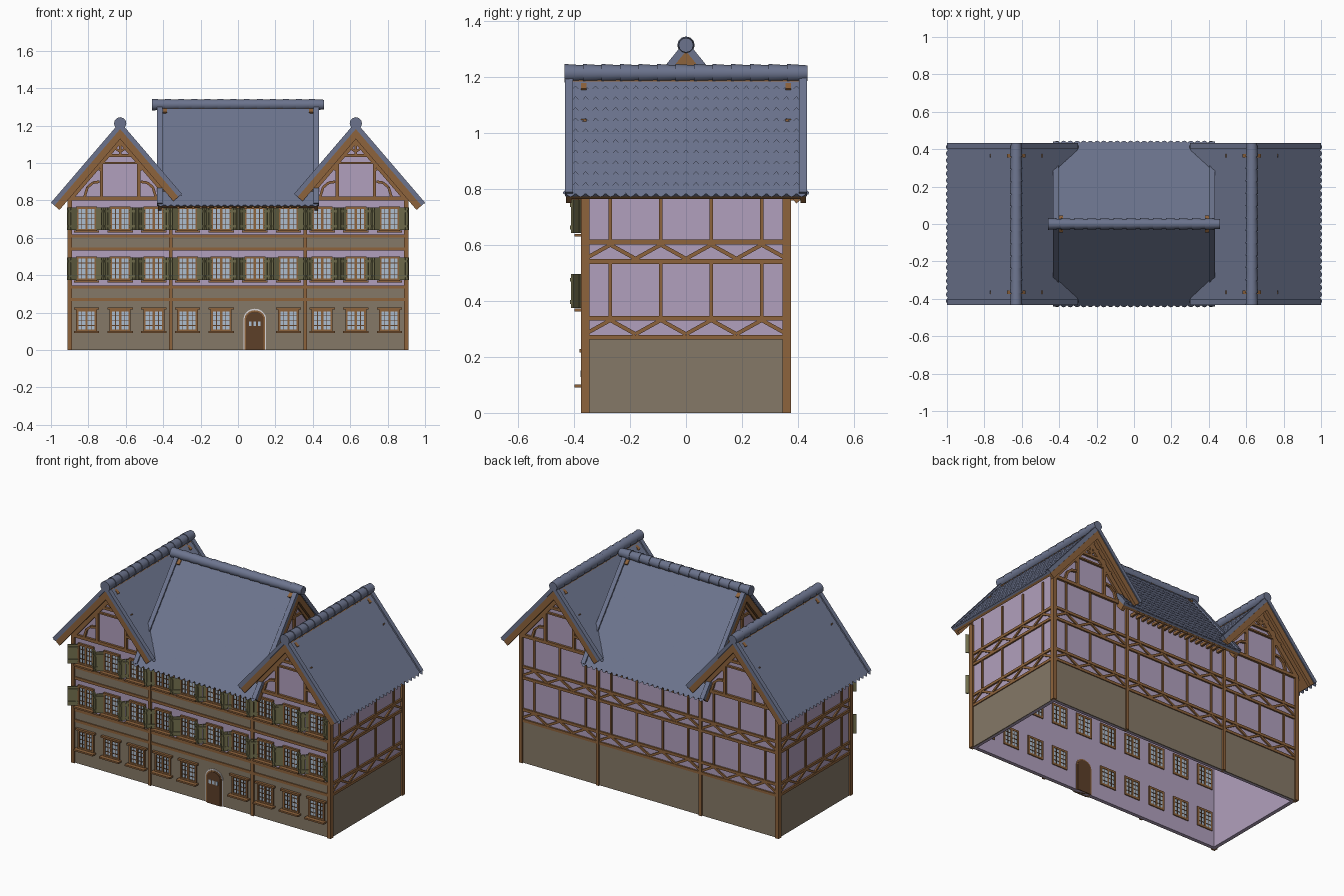
import bpy, bmesh, math
from mathutils import Matrix, Vector

cube = bpy.data.objects.get("Cube")
if cube:
    bpy.data.objects.remove(cube, do_unlink=True)

COLOURS = {
    "plaster": (0.44, 0.35, 0.51), "stone": (0.235, 0.19, 0.135), "timber": (0.27, 0.125, 0.045),
    "dark_wood": (0.11, 0.05, 0.022), "slate": (0.15, 0.175, 0.27), "olive": (0.17, 0.16, 0.075),
    "glass": (0.42, 0.52, 0.64), "white_trim": (0.7, 0.68, 0.7),
}
mats = {}
for key, rgb in COLOURS.items():
    m = bpy.data.materials.new(key)
    m.use_nodes = True
    m.diffuse_color = (*rgb, 1)
    m.node_tree.nodes["Principled BSDF"].inputs["Base Color"].default_value = (*rgb, 1)
    mats[key] = m

parts = {}


def mesh_of(part, mat):
    return parts.setdefault(part, (bmesh.new(), mat))[0]


def frame(u, origin=(0, 0, 0)):
    """Wall frame: local x runs along u, local y is up, local z points out of the wall."""
    u, up = Vector(u), Vector((0, 0, 1))
    return Matrix.Translation(origin) @ Matrix((u, up, u.cross(up))).transposed().to_4x4()


def beam(part, mat, M, p, q, w, d0, d1, off=0):
    """Board from p to q in a wall frame, w wide, between depths d0 and d1."""
    p, q = Vector(p), Vector(q)
    t = (q - p).normalized()
    n = Vector((-t.y, t.x))
    n = -n if n.y < 0 else n
    c = (p + q) / 2 + n * off
    L = (M @ Matrix.Translation((c.x, c.y, (d0 + d1) / 2))
         @ Matrix.Rotation(math.atan2(t.y, t.x), 4, 'Z')
         @ Matrix.Diagonal(((q - p).length, w, d1 - d0, 1)))
    bmesh.ops.create_cube(mesh_of(part, mat), size=1, matrix=L)


def prism(part, mat, M, pts, d0, d1):
    """Outline in a wall frame extruded between two depths."""
    bm = mesh_of(part, mat)
    a = [bm.verts.new(M @ Vector((x, z, d0))) for x, z in pts]
    b = [bm.verts.new(M @ Vector((x, z, d1))) for x, z in pts]
    bm.faces.new(a[::-1])
    bm.faces.new(b)
    for i in range(len(a)):
        j = (i + 1) % len(a)
        bm.faces.new((a[i], a[j], b[j], b[i]))


def tiles(part, M, p, q, half, rows):
    """Overlapping rows of scalloped tiles from ridge p to eave q."""
    bm = mesh_of(part, "slate")
    p, q = Vector(p), Vector(q)
    step = (q - p) / rows
    up = Vector((abs(step.y), abs(step.x))).normalized()
    up.x *= 1 if q.x > p.x else -1
    n = round(2 * half / 0.036)
    w = 2 * half / n
    for r in range(rows):
        a = p + step * r + up * 0.001
        for i in range(n):
            v = -half + i * w
            pts = [(a, v), (a, v + w)]
            for k in range(4, -1, -1):
                e = 1 + 0.35 * math.sin(math.pi * k / 4)
                pts.append((p + step * (r + e) + up * 0.006, v + w * k / 4))
            f = bm.faces.new([bm.verts.new(M @ Vector((c.x, c.y, d))) for c, d in pts])
            f.normal_update()
            if f.normal.z < 0:
                f.normal_flip()


def ridge(part, M, z, half, n, r):
    """Row of tapered round tiles lapping over each other."""
    length = 2 * half / n
    for i in range(n):
        L = M @ Matrix.Translation((0, z, -half + length * (i + 0.5)))
        bmesh.ops.create_cone(mesh_of(part, "slate"), cap_ends=True, segments=12,
                              radius1=r - 0.005, radius2=r, depth=length * 1.12, matrix=L)


def roof(name, M, zr, spans, slope, half, rows):
    """Pitched roof: tiles, sheeting, boarding, verges and bargeboards."""
    for s in spans:
        p, q = (0, zr), (s, zr - slope * abs(s))
        tiles(name + "_tiles", M, p, q, half, rows)
        beam(name + "_sheet", "slate", M, p, q, 0.012, -half, half, -0.006)
        beam(name + "_boarding", "timber", M, p, q, 0.014, -half + 0.004, half - 0.004, -0.019)
        for d in (-1, 1):
            e = d * (half - 0.012)
            beam(name + "_verge", "slate", M, p, q, 0.022, e - 0.014, e + 0.014, 0.002)
            beam(name + "_bargeboard", "timber", M, p, q, 0.034, e - 0.01, e + 0.01, -0.03)


def window(M, x, z0, z1, shutters):
    """Framed window with glazing bars, sill and either shutters or a lintel."""
    h, d0, d1, mid = 0.05, 0.334, 0.373, (z0 + z1) / 2
    beam("window_glass", "glass", M, (x - h, mid), (x + h, mid), z1 - z0, 0.337, 0.365)
    for z in (z0, z1):
        beam("window_frames", "timber", M, (x - h - 0.006, z), (x + h + 0.006, z), 0.013, d0, d1)
    for s in (-1, 0, 1):
        beam("window_frames", "timber", M, (x + s * h, z0), (x + s * h, z1), 0.012, d0, d1)
    for s in (-0.5, 0.5):
        beam("glazing_bars", "dark_wood", M, (x + s * h, z0), (x + s * h, z1), 0.004, 0.335, 0.368)
    for k in (1, 2, 3):
        z = z0 + (z1 - z0) * k / 4
        beam("glazing_bars", "dark_wood", M, (x - h, z), (x + h, z), 0.004, 0.335, 0.368)
    beam("window_sills", "timber", M, (x - 0.068, z0 - 0.008), (x + 0.068, z0 - 0.008), 0.01, 0.355, 0.398)
    if not shutters:
        beam("window_lintels", "timber", M, (x - 0.068, z1 + 0.008), (x + 0.068, z1 + 0.008), 0.012, 0.355, 0.38)
        return
    for s in (-1, 1):
        hinge = M @ Matrix.Translation((x + s * 0.055, mid, 0.37)) @ Matrix.Rotation(-s * 0.6, 4, 'Y')
        for k in range(3):
            u = s * (0.01 + k * 0.02)
            beam("shutters", "olive", hinge, (u, z0 - mid), (u, z1 - mid), 0.018, 0, 0.008)
        for z in (-0.04, 0.04):
            beam("shutters", "olive", hinge, (0, z), (s * 0.059, z), 0.014, 0.006, 0.012)


X, Y = Vector((1, 0, 0)), Vector((0, 1, 0))
front, back, left, right = frame(X), frame(-X), frame(Y), frame(-Y)
RAILS = (0.27, 0.338, 0.54, 0.61)

# Walls, open underneath, with a stone base and horizontal rails
for M, h, d in ((front, 0.9, 0.36), (back, 0.9, 0.36), (left, 0.36, 0.9), (right, 0.36, 0.9)):
    beam("walls", "plaster", M, (0, 0), (0, 0.83), 2 * h, d - 0.02, d)
    beam("stone_base", "stone", M, (0, 0), (0, 0.262), 2 * h, d - 0.004, d + 0.004)
    for z in RAILS:
        beam("rails", "timber", M, (-h, z), (h, z), 0.017, d - 0.005, d + 0.01)
    if M is front:
        for z in (0.304, 0.575):
            beam("stone_bands", "stone", M, (-h, z), (h, z), 0.06, d - 0.004, d + 0.004)
        continue
    # Zigzag bracing and studs on the plain sides
    n = round(h / 0.09)
    for i in range(-n, n):
        lo, hi = (0.003, 0.053) if (i + n) % 2 == 0 else (0.053, 0.003)
        for z in (0.278, 0.547):
            beam("zigzag_braces", "timber", M, (i * 0.09, z + lo), ((i + 1) * 0.09, z + hi), 0.014, d - 0.005, d + 0.008)
        if (i + n) % 2:
            for z0, z1 in ((0.338, 0.54), (0.61, 0.81)):
                beam("studs", "timber", M, (i * 0.09, z0), (i * 0.09, z1), 0.012, d - 0.005, d + 0.008)

# Full height posts
for M in (front, back):
    for x in (-0.9, -0.36, 0.36, 0.9):
        w = 0.018 if abs(x) < 0.5 else 0.024
        beam("posts", "timber", M, (x, 0), (x, 0.8), w, 0.345, 0.374)

# Windows and the arched door
for i in range(10):
    x = -0.81 + 0.18 * i
    window(front, x, 0.375, 0.495, True)
    window(front, x, 0.642, 0.762, True)
    if i != 5:
        window(front, x, 0.104, 0.214, False)


def arch(h, spring, rise):
    curve = [(0.09 + h * math.cos(a), spring + rise * math.sin(a))
             for a in (math.pi * k / 10 for k in range(11))]
    return [(0.09 - h, 0), (0.09 + h, 0)] + curve


prism("door_surround", "white_trim", front, arch(0.061, 0.165, 0.056), 0.35, 0.368)
prism("door_frame", "timber", front, arch(0.055, 0.165, 0.048), 0.336, 0.371)
prism("door", "dark_wood", front, arch(0.047, 0.165, 0.04), 0.333, 0.374)
for k in (-1, 0, 1):
    beam("door_panes", "glass", front, (0.09 + k * 0.024, 0.128), (0.09 + k * 0.024, 0.152), 0.015, 0.37, 0.377)

# Side wings with timbered gables on the front and back
for sx in (-1, 1):
    origin = (sx * 0.63, 0, 0)
    side = "left" if sx > 0 else "right"
    M = frame(X, origin)
    roof(side + "_wing_roof", M, 1.2, (sx * 0.36, -sx * 0.32), 1.167, 0.43, 11)
    ridge(side + "_wing_ridge", M, 1.212, 0.43, 13, 0.033)
    for G in (M, frame(-X, origin)):
        prism("wing_gables", "plaster", G, [(-0.27, 0.75), (0.27, 0.75), (0.27, 0.85), (0, 1.165), (-0.27, 0.85)], 0.34, 0.36)

        def timber(p, q, w=0.018, off=0):
            beam("gable_timbers", "timber", G, p, q, w, 0.355, 0.374, off)

        timber((-0.28, 0.81), (0.28, 0.81), 0.02)
        timber((-0.14, 1.04), (0.14, 1.04), 0.016)
        timber((-0.1, 1.0), (0.1, 1.0), 0.01)
        timber((0, 1.04), (0, 1.16), 0.014)
        for s in (-1, 1):
            timber((0, 1.2), (s * 0.31, 1.2 - 1.167 * 0.31), 0.03, -0.05)
            timber((s * 0.1, 0.81), (s * 0.1, 1.05))
            timber((0, 1.06), (s * 0.06, 1.1), 0.012)
            bow = [(0.11, 0.9), (0.145, 0.895), (0.175, 0.87), (0.19, 0.82)]
            for a, b in zip(bow, bow[1:]):
                timber((s * a[0], a[1]), (s * b[0], b[1]), 0.014)
            timber((s * 0.1, 0.96), (s * 0.16, 0.99), 0.012)

# Tall central roof with its end gables
roof("central_roof", left, 1.31, (-0.43, 0.43), 1.24, 0.43, 14)
ridge("central_ridge", right, 1.312, 0.455, 13, 0.031)
for G in (left, right):
    prism("central_gables", "plaster", G, [(-0.35, 0.8), (0.35, 0.8), (0, 1.27)], 0.375, 0.39)
    beam("central_gable_timbers", "timber", G, (0, 0.9), (0, 1.27), 0.016, 0.385, 0.4)
    beam("central_gable_timbers", "timber", G, (-0.11, 1.13), (0.11, 1.13), 0.016, 0.385, 0.4)
    for s in (-1, 1):
        beam("central_gable_timbers", "timber", G, (0, 1.31), (s * 0.36, 0.864), 0.03, 0.38, 0.402, -0.045)
        beam("central_gable_timbers", "timber", G, (0, 1.15), (s * 0.05, 1.2), 0.012, 0.385, 0.4)

# Rafter tails under the central eaves
for M in (front, back):
    for i in range(-8, 9):
        beam("rafter_tails", "timber", M, (i * 0.04, 0.757), (i * 0.04, 0.775), 0.014, 0.36, 0.42)

# Turn every part into an object
for part, (bm, mat) in parts.items():
    if "tiles" not in part:
        bmesh.ops.recalc_face_normals(bm, faces=bm.faces)
    me = bpy.data.meshes.new(part)
    bm.to_mesh(me)
    bm.free()
    me.materials.append(mats[mat])
    ob = bpy.data.objects.new(part, me)
    bpy.context.scene.collection.objects.link(ob)
    if "ridge" in part:
        bpy.ops.object.select_all(action='DESELECT')
        ob.select_set(True)
        bpy.context.view_layer.objects.active = ob
        bpy.ops.object.shade_smooth_by_angle(angle=math.radians(40))
